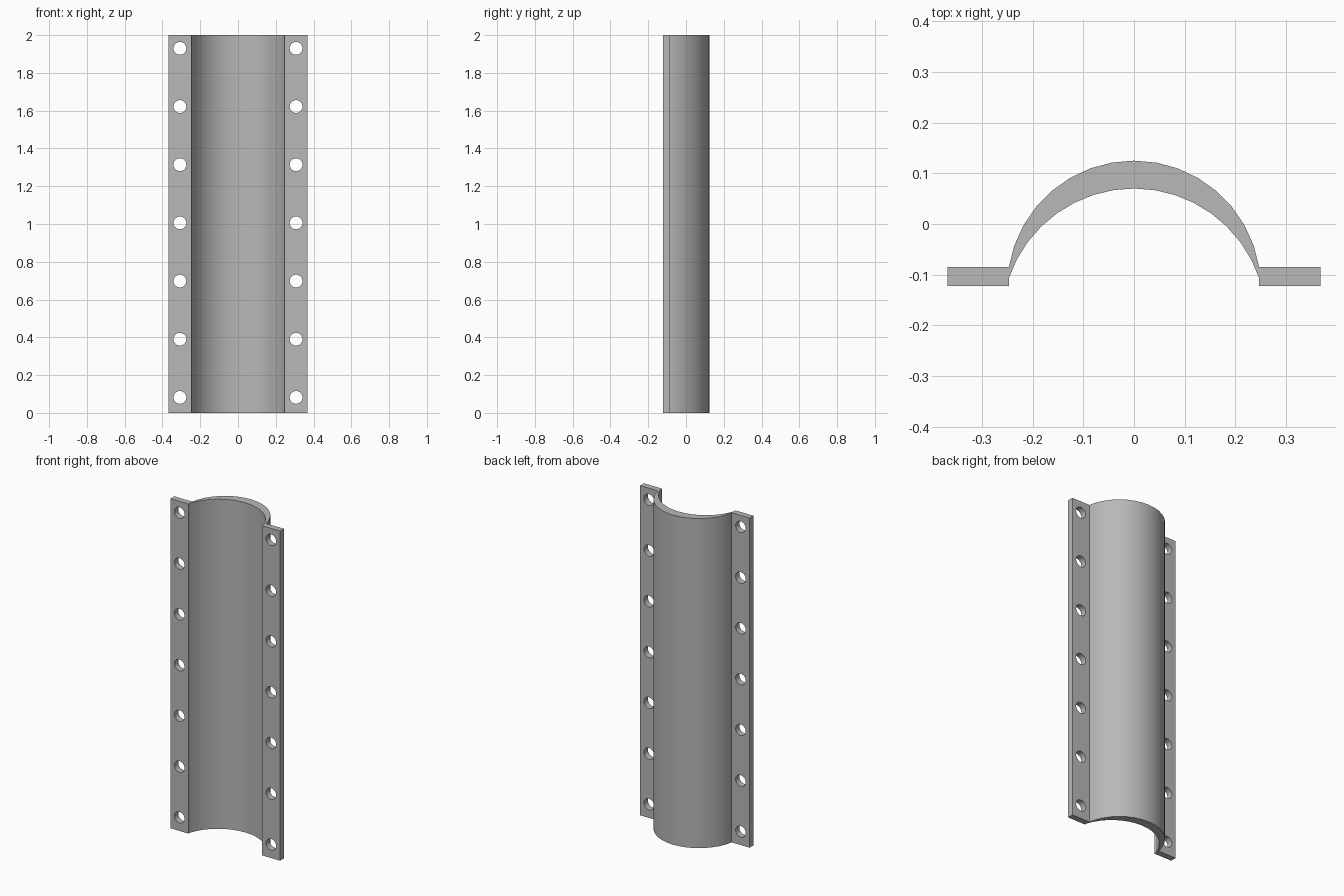
import bpy, bmesh, math

if "Cube" in bpy.data.objects:
    bpy.data.objects.remove(bpy.data.objects["Cube"])

HEIGHT = 2.0
SHELL_X, FLANGE_X = 0.247, 0.368
FRONT_Y, BACK_Y = -0.122, -0.085
HOLE_R, HOLE_COUNT, HOLE_Z, HOLE_STEP = 0.034, 7, 0.082, 0.308

grey = bpy.data.materials.new("plain grey")
grey.use_nodes = True
color = (0.48, 0.48, 0.48, 1)
grey.diffuse_color = color
grey.node_tree.nodes["Principled BSDF"].inputs["Base Color"].default_value = color


def arc(x_end, y_end, y_top, segments=16):
    """Points of a symmetric arc from -x_end to x_end, peaking at y_top."""
    rise = y_top - y_end
    radius = (x_end ** 2 + rise ** 2) / (2 * rise)
    half = math.asin(x_end / radius)
    angles = [half * (2 * i / segments - 1) for i in range(segments + 1)]
    return [(radius * math.sin(a), y_top - radius + radius * math.cos(a)) for a in angles]


def extrude_profile(name, points):
    """Closed outline in x and y, drawn up to the full height."""
    bm = bmesh.new()
    base = bm.faces.new([bm.verts.new((x, y, 0)) for x, y in points])
    top = bmesh.ops.extrude_face_region(bm, geom=[base])["geom"]
    verts = [v for v in top if isinstance(v, bmesh.types.BMVert)]
    bmesh.ops.translate(bm, verts=verts, vec=(0, 0, HEIGHT))
    bmesh.ops.recalc_face_normals(bm, faces=bm.faces)
    mesh = bpy.data.meshes.new(name)
    bm.to_mesh(mesh)
    bm.free()
    mesh.materials.append(grey)
    obj = bpy.data.objects.new(name, mesh)
    bpy.context.collection.objects.link(obj)
    return obj


def smooth(obj):
    bpy.ops.object.select_all(action='DESELECT')
    obj.select_set(True)
    bpy.context.view_layer.objects.active = obj
    bpy.ops.object.shade_smooth_by_angle(angle=math.radians(30))


# Half-round shell, thinning towards the flanges
outer = arc(SHELL_X, BACK_Y, 0.125)
inner = arc(SHELL_X, -0.107, 0.07)
smooth(extrude_profile("curved_shell", outer + inner[::-1]))

# Drilled flat flanges along both edges
for side, name in ((1, "left_flange"), (-1, "right_flange")):
    a, b = side * SHELL_X, side * FLANGE_X
    flange = extrude_profile(name, [(a, FRONT_Y), (b, FRONT_Y), (b, BACK_Y), (a, BACK_Y)])

    # Bolt hole cutter
    bpy.ops.mesh.primitive_cylinder_add(
        vertices=24, radius=HOLE_R, depth=0.2,
        location=((a + b) / 2, (FRONT_Y + BACK_Y) / 2, HOLE_Z),
        rotation=(math.pi / 2, 0, 0))
    cutter = bpy.context.object
    cutter.name = name + "_hole_cutter"
    cutter.data.materials.append(grey)
    row = cutter.modifiers.new("row", 'ARRAY')
    row.count = HOLE_COUNT
    row.use_relative_offset = False
    row.use_constant_offset = True
    row.constant_offset_displace = (0, HOLE_STEP, 0)

    cut = flange.modifiers.new("bolt_holes", 'BOOLEAN')
    cut.operation = 'DIFFERENCE'
    cut.solver = 'EXACT'
    cut.object = cutter
    bpy.context.view_layer.objects.active = flange
    bpy.ops.object.modifier_apply(modifier=cut.name)
    bpy.data.objects.remove(cutter)
    smooth(flange)
